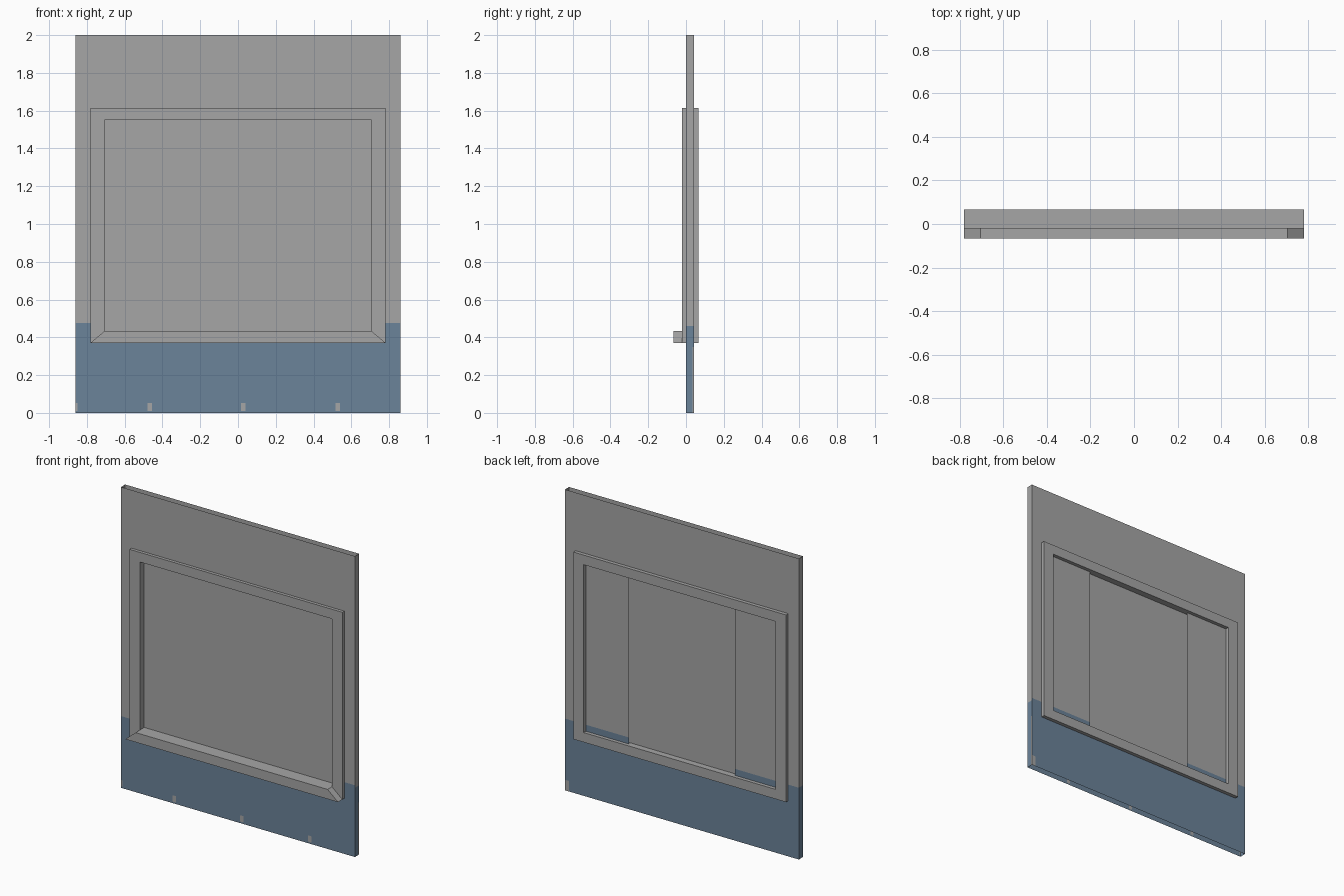
import bpy, bmesh

if "Cube" in bpy.data.objects:
    bpy.data.objects.remove(bpy.data.objects["Cube"])


def material(name, rgb):
    m = bpy.data.materials.new(name)
    m.diffuse_color = (*rgb, 1)
    m.use_nodes = True
    m.node_tree.nodes["Principled BSDF"].inputs["Base Color"].default_value = m.diffuse_color
    return m


GREY = material("plaster grey", (0.38, 0.38, 0.38))
BLUE = material("dado blue", (0.148, 0.228, 0.32))


def finish(name, bm, mats):
    me = bpy.data.meshes.new(name)
    bm.to_mesh(me)
    bm.free()
    for m in mats:
        me.materials.append(m)
    ob = bpy.data.objects.new(name, me)
    bpy.context.collection.objects.link(ob)
    return ob


def sheet(bm, us, vs, place, is_blue, hole=lambda u, v: False, flip=False):
    """Grid of flat cells, coloured and cut out by rules on each cell centre."""
    us, vs = sorted(us), sorted(vs)
    grid = [[bm.verts.new(place(u, v)) for v in vs] for u in us]
    for i in range(len(us) - 1):
        for j in range(len(vs) - 1):
            u, v = (us[i] + us[i + 1]) / 2, (vs[j] + vs[j + 1]) / 2
            if hole(u, v):
                continue
            q = [grid[i][j], grid[i + 1][j], grid[i + 1][j + 1], grid[i][j + 1]]
            f = bm.faces.new(q[::-1] if flip else q)
            f.material_index = int(is_blue(u, v))


# Wall: hollow panel, open at top and bottom, blue band painted below
W, H, Y0, Y1 = 0.86, 2.0, 0.0, 0.043
BAND = 0.477
wall = bmesh.new()

# front skin with worn paint chips, opened behind the window frame
chips = [(-W, -0.85), (-0.48, -0.455), (0.015, 0.04), (0.515, 0.54)]


def front_blue(x, z):
    chipped = 0.01 < z < 0.052 and any(a < x < b for a, b in chips)
    return z < BAND and not chipped


sheet(wall, {-W, W, -0.745, 0.745, *[c for p in chips for c in p]},
      [0, 0.01, 0.052, 0.40, BAND, 1.58, H], lambda x, z: (x, Y0, z), front_blue,
      hole=lambda x, z: abs(x) < 0.745 and 0.40 < z < 1.58)

# back skin with a narrower opening and one chip at the end
sheet(wall, [-W, -0.39, 0.39, 0.83, W], [0, 0.07, 0.40, BAND, 1.58, H],
      lambda x, z: (x, Y1, z),
      lambda x, z: z < BAND and not (x > 0.83 and z < 0.07),
      hole=lambda x, z: abs(x) < 0.39 and 0.40 < z < 1.58, flip=True)

# end skins
sheet(wall, [Y0, 0.034, Y1], [0, 0.35, 0.46, H], lambda y, z: (W, y, z),
      lambda y, z: z < 0.46 and (y < 0.034 or z > 0.35))
sheet(wall, [Y0, Y1], [0, BAND, H], lambda y, z: (-W, y, z),
      lambda y, z: z < BAND, flip=True)
bmesh.ops.remove_doubles(wall, verts=wall.verts, dist=1e-5)
finish("wall", wall, [GREY, BLUE])

# Window frame: mitred rectangular ring passing through the wall
OUT = [(-0.782, 0.37), (0.782, 0.37), (0.782, 1.614), (-0.782, 1.614)]
INN = [(-0.706, 0.434), (0.706, 0.434), (0.706, 1.55), (-0.706, 1.55)]
frame = bmesh.new()
rings = [[frame.verts.new((x, y, z)) for x, z in loop]
         for loop, y in ((OUT, -0.021), (INN, -0.021), (INN, 0.067), (OUT, 0.067))]
for a in range(4):
    r, s = rings[a], rings[(a + 1) % 4]
    for i in range(4):
        k = (i + 1) % 4
        frame.faces.new((r[i], r[k], s[k], s[i]))
bmesh.ops.recalc_face_normals(frame, faces=frame.faces)
finish("window_frame", frame, [GREY])

# Sill: bottom rail pushed forward, keeping its mitred ends
sill = bmesh.new()
section = [OUT[0], OUT[1], INN[1], INN[0]]
near = [sill.verts.new((x, -0.067, z)) for x, z in section]
far = [sill.verts.new((x, -0.021, z)) for x, z in section]
sill.faces.new(near)
for i in range(4):
    k = (i + 1) % 4
    sill.faces.new((near[i], far[i], far[k], near[k]))
finish("window_sill", sill, [GREY])

# Window pane: thin plate inside the frame
pane = bmesh.new()
bmesh.ops.create_cube(pane, size=1)
for v in pane.verts:
    v.co = (v.co.x * 1.412, 0.024 + v.co.y * 0.002, 0.992 + v.co.z * 1.116)
finish("window_pane", pane, [GREY])
